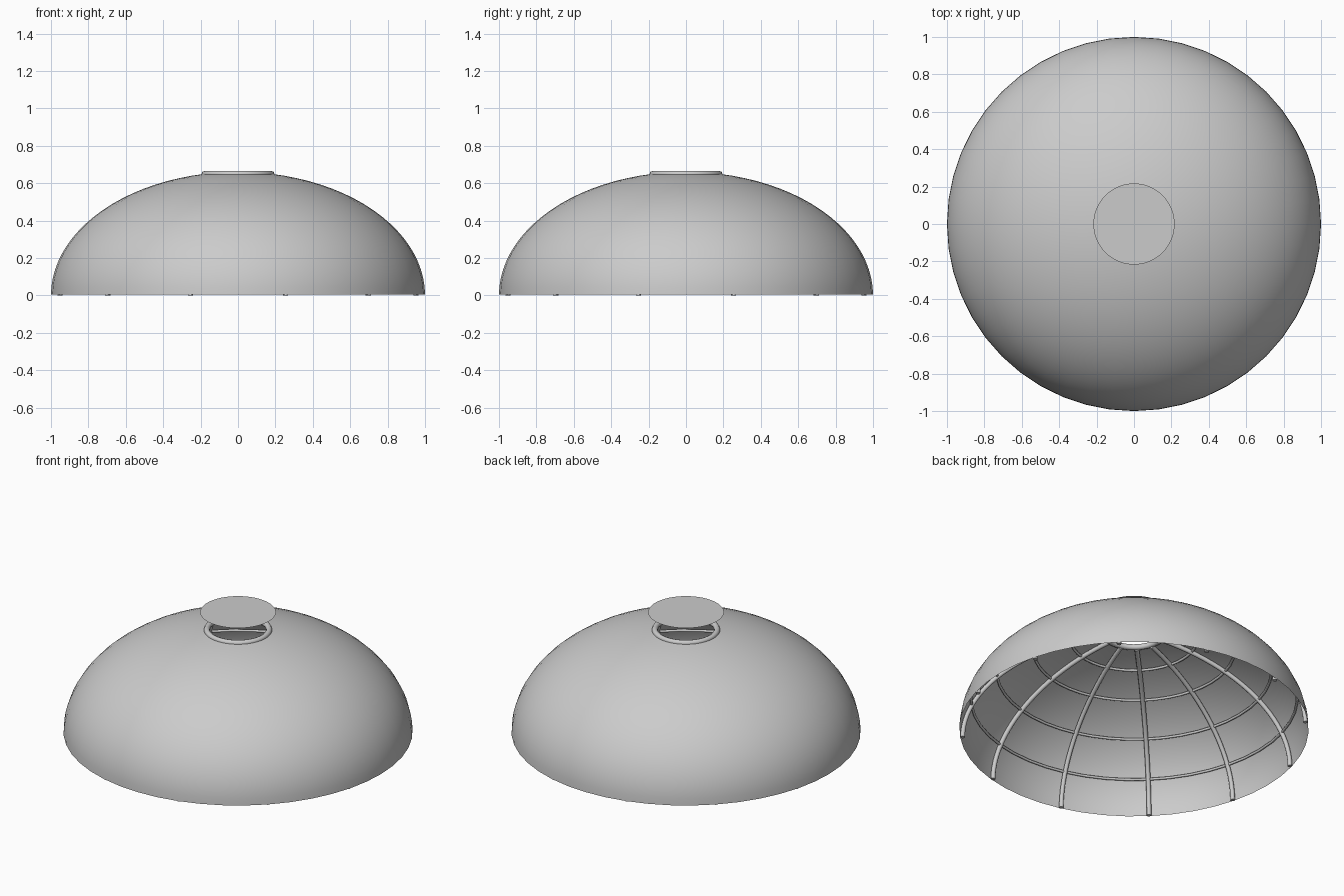
import bpy, bmesh, math
from math import sin, cos, radians

cube = bpy.data.objects.get("Cube")
if cube:
    bpy.data.objects.remove(cube, do_unlink=True)

HEIGHT = 0.66      # dome height if it were closed
OPENING = 0.18     # radius of the smoke opening
BASE = 0.004
SEGMENTS = 48
RIBS = 12
TOP_ANGLE = math.acos(OPENING)

grey = bpy.data.materials.new("light_grey")
grey.use_nodes = True
colour = (0.6, 0.6, 0.6, 1)
grey.diffuse_color = colour
grey.node_tree.nodes["Principled BSDF"].inputs["Base Color"].default_value = colour


def add_object(name, data):
    obj = bpy.data.objects.new(name, data)
    bpy.context.collection.objects.link(obj)
    data.materials.append(grey)
    return obj


def dome_point(t, inset=0.0):
    """Radius and height on the dome at angle t, moved inwards along the normal."""
    nx, nz = cos(t) * HEIGHT, sin(t)
    n = math.hypot(nx, nz)
    return cos(t) - inset * nx / n, HEIGHT * sin(t) - inset * nz / n


def tube(name, points, radius, cyclic=False):
    curve = bpy.data.curves.new(name, 'CURVE')
    curve.dimensions = '3D'
    curve.bevel_depth = radius
    curve.bevel_resolution = 2
    curve.use_fill_caps = True
    spline = curve.splines.new('POLY')
    spline.points.add(len(points) - 1)
    for p, co in zip(spline.points, points):
        p.co = (*co, 1)
    spline.use_cyclic_u = cyclic
    spline.use_smooth = True
    return add_object(name, curve)


def hoop(name, r, z, radius):
    steps = [2 * math.pi * i / SEGMENTS for i in range(SEGMENTS)]
    return tube(name, [(r * cos(a), r * sin(a), z) for a in steps], radius, True)


# Dome cover: open sheet spun from a quarter-ellipse profile
bm = bmesh.new()
rows = 20
profile = []
for i in range(rows + 1):
    r, z = dome_point(TOP_ANGLE * i / rows)
    profile.append(bm.verts.new((r, 0, max(z, BASE))))
edges = [bm.edges.new(pair) for pair in zip(profile, profile[1:])]
bmesh.ops.spin(bm, geom=profile + edges, axis=(0, 0, 1), cent=(0, 0, 0),
               angle=2 * math.pi, steps=SEGMENTS, use_merge=True)
bmesh.ops.remove_doubles(bm, verts=bm.verts, dist=0.0001)
bmesh.ops.recalc_face_normals(bm, faces=bm.faces)
if sum(f.normal.z for f in bm.faces) < 0:
    bmesh.ops.reverse_faces(bm, faces=bm.faces)
for f in bm.faces:
    f.smooth = True
mesh = bpy.data.meshes.new("dome_cover")
bm.to_mesh(mesh)
bm.free()
add_object("dome_cover", mesh)

# Bent ribs against the inside of the cover
for k in range(RIBS):
    a = radians(15 + 360 / RIBS * k)
    path = []
    for i in range(25):
        r, z = dome_point(TOP_ANGLE * i / 24, 0.015)
        path.append((r * cos(a), r * sin(a), max(z, 0)))
    tube(f"rib_{k + 1}", path, 0.0135)

# Horizontal hoops tying the ribs
for k, degrees in enumerate((19, 37.3, 54.5, 68.5)):
    r, z = dome_point(radians(degrees), 0.013)
    hoop(f"hoop_{k + 1}", r, z, 0.008)

# Crown ring around the opening
hoop("crown_ring", 0.178, 0.648, 0.0175)

# Flat rain cap held above the opening
bm = bmesh.new()
bmesh.ops.create_circle(bm, cap_ends=True, segments=SEGMENTS, radius=0.217)
mesh = bpy.data.meshes.new("rain_cap")
bm.to_mesh(mesh)
bm.free()
add_object("rain_cap", mesh).location.z = 0.76
